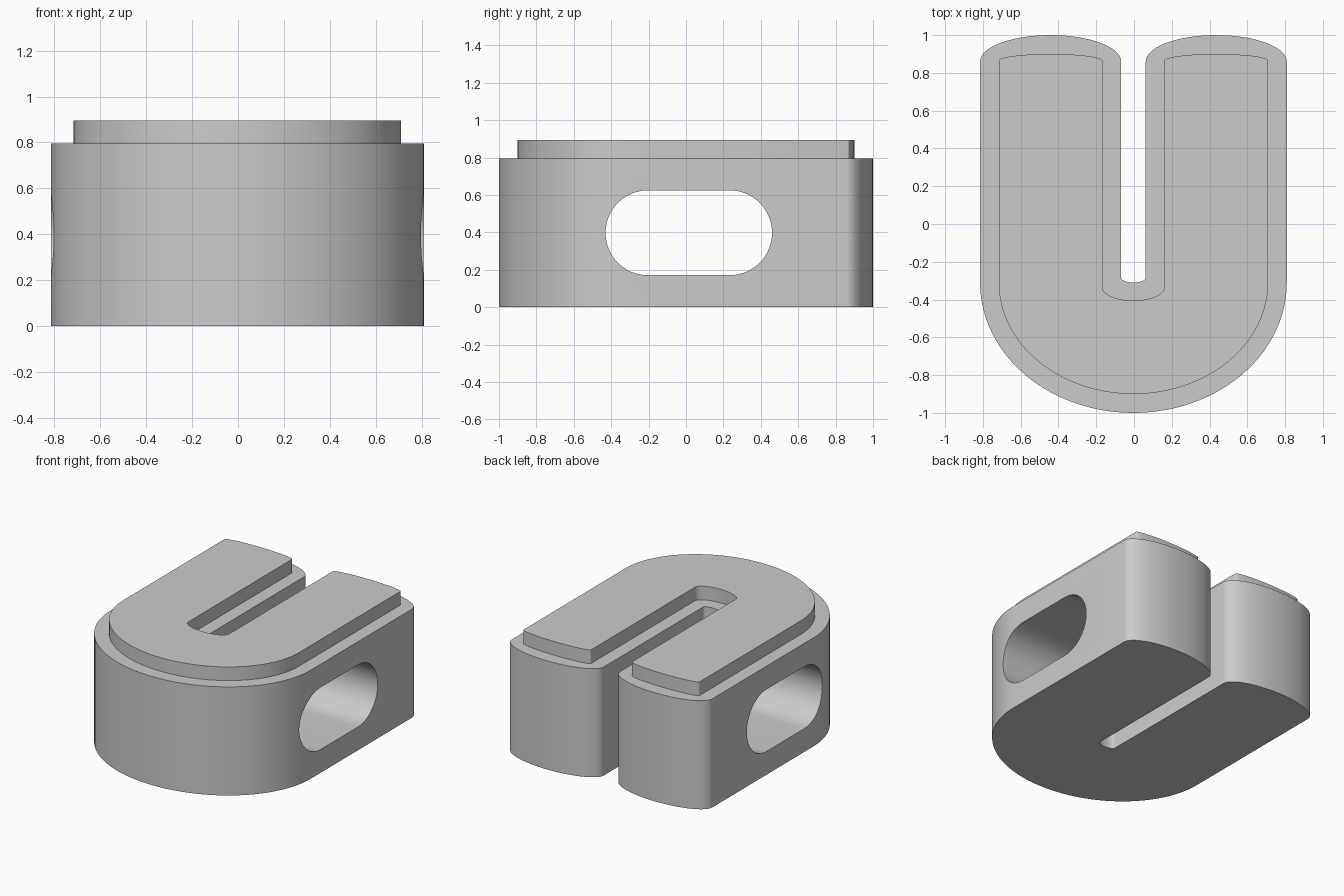
import bpy
import bmesh
from math import sin, cos, pi, radians

cube = bpy.data.objects.get("Cube")
if cube:
    bpy.data.objects.remove(cube, do_unlink=True)

grey = bpy.data.materials.new("mid grey")
grey.use_nodes = True
colour = (0.6, 0.6, 0.6, 1)
grey.diffuse_color = colour
grey.node_tree.nodes["Principled BSDF"].inputs["Base Color"].default_value = colour


def arc(cx, cy, rx, ry, start, end, steps):
    """Points along an elliptical arc, angles in degrees."""
    angles = [radians(start + (end - start) * i / steps) for i in range(steps + 1)]
    return [(cx + rx * cos(a), cy + ry * sin(a)) for a in angles]


def u_outline(half, slot, tip, shoulder, front, slot_end, slot_corner):
    """Closed U profile: rounded front, two arms with softly crowned tips."""
    mid = (half + slot) / 2
    r = (half - slot) / 2
    rise = tip - shoulder
    right = arc(mid, shoulder, r, rise, 0, 180, 32)
    left = [(-x, y) for x, y in reversed(right)]
    slot_curve = arc(0, slot_corner, slot, slot_corner - slot_end, 0, -180, 20)
    nose = arc(0, -0.31, half, -0.31 - front, 180, 360, 56)
    points = right + slot_curve + left + nose
    return [(x - 0.003, y) for x, y in points]


def prism(name, points, z0, z1, bottom=True):
    """Straight extrusion of a closed outline."""
    bm = bmesh.new()
    low = [bm.verts.new((x, y, z0)) for x, y in points]
    high = [bm.verts.new((x, y, z1)) for x, y in points]
    for i in range(len(points)):
        j = (i + 1) % len(points)
        bm.faces.new((low[i], low[j], high[j], high[i]))
    bm.faces.new(high)
    if bottom:
        bm.faces.new(low[::-1])
    bmesh.ops.remove_doubles(bm, verts=bm.verts, dist=0.0005)
    mesh = bpy.data.meshes.new(name)
    bm.to_mesh(mesh)
    bm.free()
    mesh.materials.append(grey)
    obj = bpy.data.objects.new(name, mesh)
    bpy.context.collection.objects.link(obj)
    return obj


def select_only(obj):
    bpy.ops.object.select_all(action="DESELECT")
    obj.select_set(True)
    bpy.context.view_layer.objects.active = obj


# Main block and the stepped plateau on top of it
block = prism("block", u_outline(0.812, 0.065, 1, 0.86, -1, -0.31, -0.285), 0, 0.795)
plateau = prism("plateau", u_outline(0.713, 0.165, 0.9, 0.865, -0.9, -0.405, -0.335),
                0.795, 0.895, bottom=False)

# Long round-ended hole through both arms
radius = 0.227
stadium = (arc(0.233, 0, radius, radius, -90, 90, 32)
           + arc(-0.203, 0, radius, radius, 90, 270, 32))
cutter = prism("hole_cutter", stadium, -1, 1)
cutter.rotation_euler = (pi / 2, 0, pi / 2)
cutter.location.z = 0.398
cutter.hide_render = True
bpy.context.view_layer.update()

hole = block.modifiers.new("side_hole", "BOOLEAN")
hole.operation = "DIFFERENCE"
hole.solver = "EXACT"
hole.object = cutter
select_only(block)
bpy.ops.object.modifier_apply(modifier=hole.name)
bpy.data.objects.remove(cutter, do_unlink=True)

# Smooth curved walls, crisp rims
for part in (block, plateau):
    select_only(part)
    bpy.ops.object.shade_smooth_by_angle(angle=radians(30))
